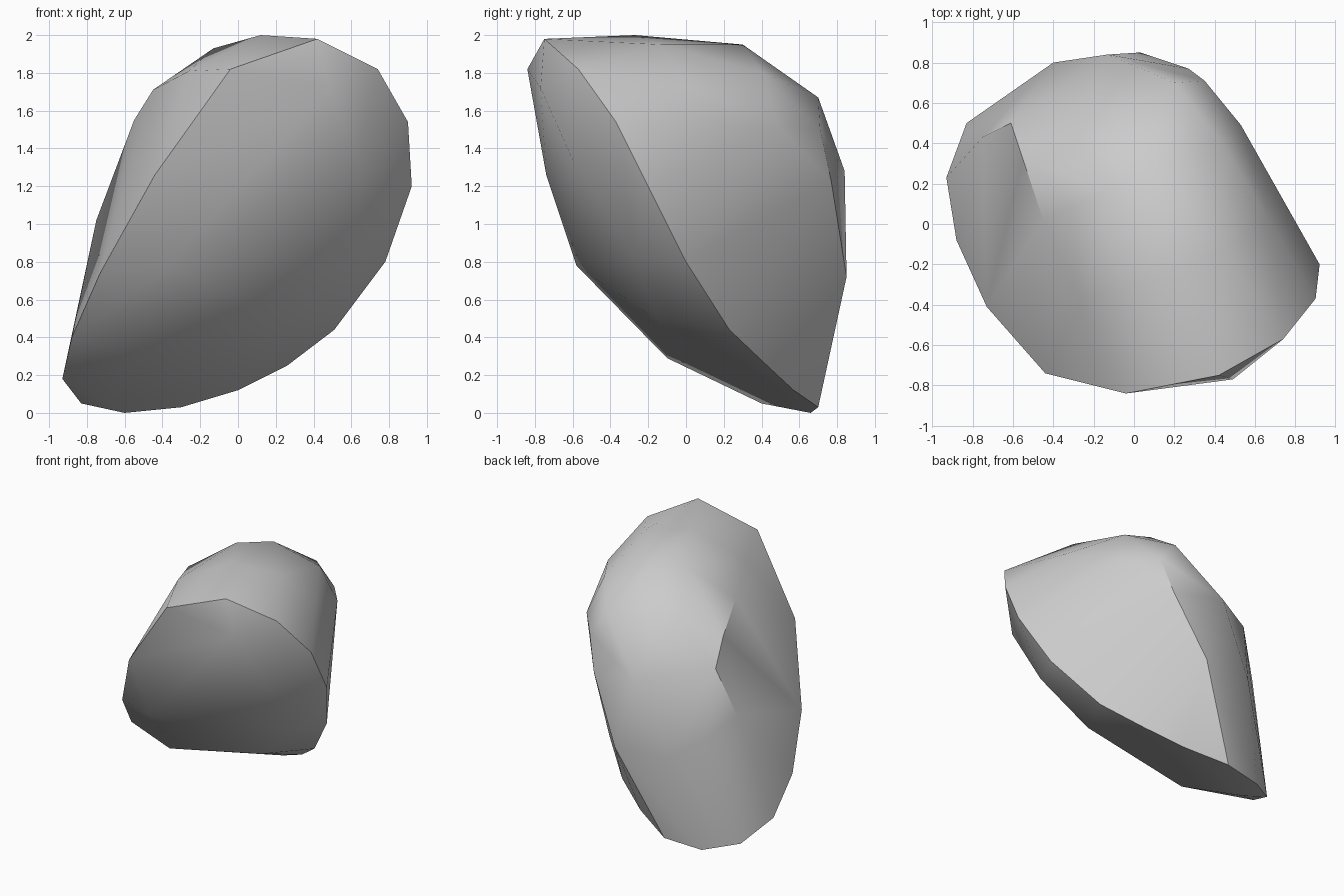
import bpy
import bmesh
import math

cube = bpy.data.objects.get("Cube")
if cube:
    bpy.data.objects.remove(cube, do_unlink=True)

# Sharp rim running round the slanted front face
rim = [
    (-0.04, -0.84, 1.82), (0.42, -0.75, 1.98), (0.74, -0.57, 1.82),
    (0.90, -0.37, 1.54), (0.92, -0.20, 1.20), (0.78, 0.00, 0.80),
    (0.51, 0.23, 0.44), (0.26, 0.43, 0.25), (0.00, 0.57, 0.12),
    (-0.30, 0.70, 0.03), (-0.60, 0.66, 0.00), (-0.83, 0.50, 0.05),
    (-0.93, 0.23, 0.18), (-0.88, -0.08, 0.40), (-0.73, -0.41, 0.74),
    (-0.44, -0.74, 1.26),
]

# Shallow bulge of the slanted front face
front_bulge = [
    (0.49, -0.77, 1.72), (0.64, -0.60, 1.34), (0.65, -0.27, 0.82),
    (0.31, -0.15, 0.49), (-0.37, -0.58, 0.78), (-0.53, -0.10, 0.29),
    (-0.69, 0.40, 0.05),
]

# Rounded top and left shoulder
top_dome = [
    (0.12, -0.27, 2.00), (0.46, -0.13, 1.95), (-0.26, -0.38, 1.81),
    (-0.45, 0.02, 1.71), (-0.13, 0.16, 1.93), (0.10, 0.30, 1.95),
    (0.43, 0.41, 1.80), (0.20, 0.70, 1.67), (-0.27, 0.45, 1.68),
    (-0.55, 0.32, 1.55), (0.67, 0.02, 1.72),
]

# Back wall
back = [
    (0.53, 0.49, 1.52), (0.35, 0.71, 1.50), (0.27, 0.77, 1.22),
    (0.03, 0.85, 0.72), (-0.13, 0.84, 1.28), (-0.40, 0.80, 0.73),
    (-0.61, 0.50, 1.38), (-0.75, 0.43, 1.02), (-0.60, 0.60, 0.86),
    (-0.35, 0.62, 1.40),
]

# Wrap all corners in one faceted stone
bm = bmesh.new()
for p in rim + front_bulge + top_dome + back:
    bm.verts.new(p)
hull = bmesh.ops.convex_hull(bm, input=bm.verts[:])
spare = {g for g in hull["geom_interior"] + hull["geom_unused"]
         if isinstance(g, bmesh.types.BMVert)}
bmesh.ops.delete(bm, geom=list(spare), context="VERTS")
bmesh.ops.recalc_face_normals(bm, faces=bm.faces[:])

mesh = bpy.data.meshes.new("boulder")
bm.to_mesh(mesh)
bm.free()
boulder = bpy.data.objects.new("boulder", mesh)
bpy.context.collection.objects.link(boulder)

# Plain grey stone
grey = (0.6, 0.6, 0.6, 1.0)
stone = bpy.data.materials.new("grey stone")
stone.use_nodes = True
stone.diffuse_color = grey
stone.node_tree.nodes["Principled BSDF"].inputs["Base Color"].default_value = grey
mesh.materials.append(stone)

# Soft shading that keeps the rim crisp
bpy.ops.object.select_all(action="DESELECT")
boulder.select_set(True)
bpy.context.view_layer.objects.active = boulder
bpy.ops.object.shade_smooth_by_angle(angle=math.radians(35))
